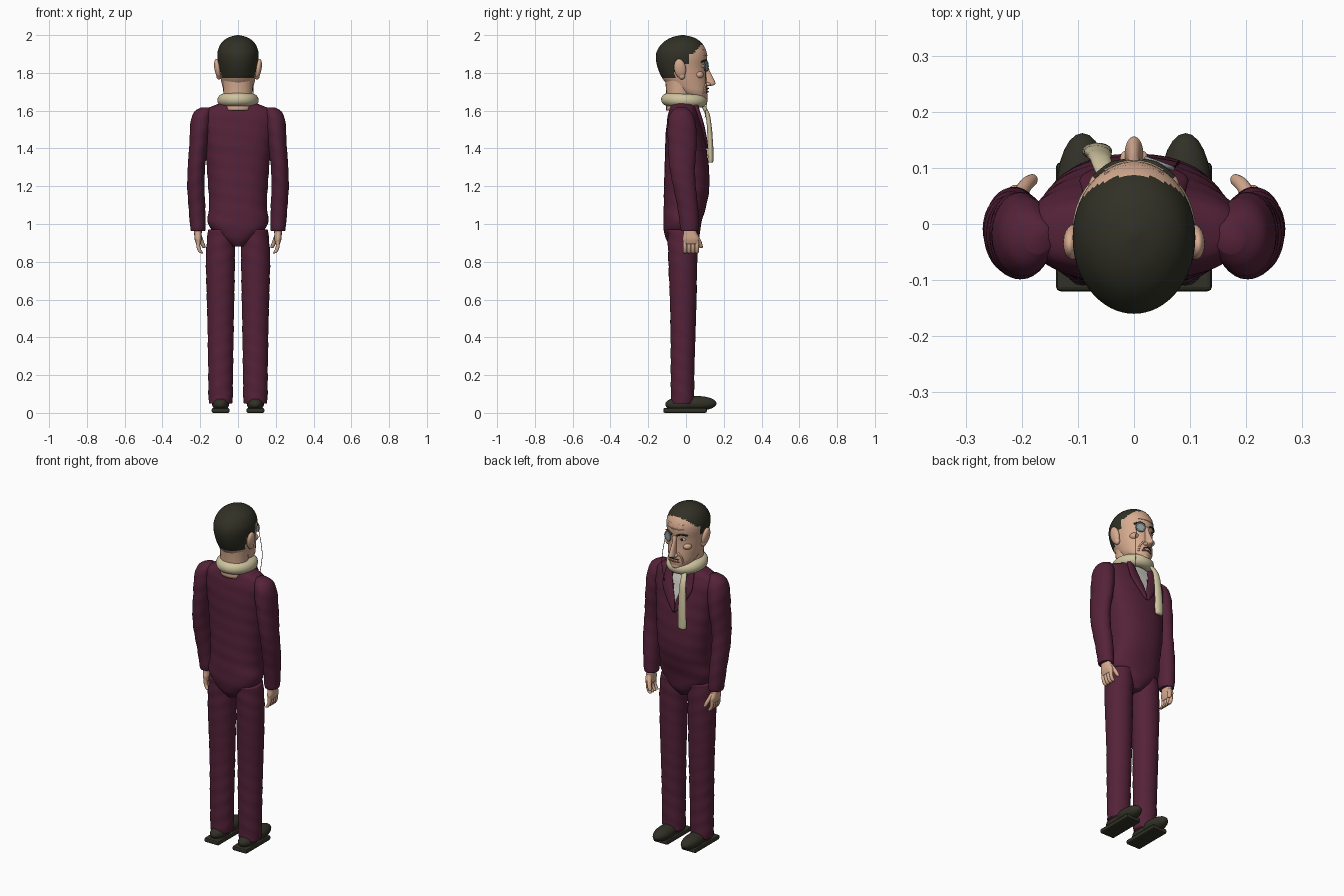
import bpy
import bmesh
import math
from mathutils import Vector

cube = bpy.data.objects.get("Cube")
if cube:
    bpy.data.objects.remove(cube)


def material(name, r, g, b):
    m = bpy.data.materials.new(name)
    m.use_nodes = True
    m.diffuse_color = (r, g, b, 1)
    bsdf = m.node_tree.nodes["Principled BSDF"]
    bsdf.inputs["Base Color"].default_value = (r, g, b, 1)
    bsdf.inputs["Roughness"].default_value = 0.8
    return m


SUIT = material("maroon suit", .09, .016, .04)
HAIR = material("dark hair", .03, .03, .019)
SHOE = material("dark shoe leather", .031, .03, .02)
SKIN = material("skin", .68, .41, .28)
SCARF = material("cream scarf", .62, .55, .35)
SHIRT = material("pale shirt", .62, .6, .55)
GLASS = material("grey glass", .3, .35, .36)
LIP = material("lip brown", .3, .12, .08)


def finish(name, bm, mats, rule=None):
    bmesh.ops.recalc_face_normals(bm, faces=bm.faces)
    for f in bm.faces:
        f.smooth = True
        if rule:
            f.material_index = rule(f.calc_center_median())
    me = bpy.data.meshes.new(name)
    bm.to_mesh(me)
    bm.free()
    for m in mats:
        me.materials.append(m)
    ob = bpy.data.objects.new(name, me)
    bpy.context.collection.objects.link(ob)
    return ob


def spline(keys, steps):
    """Smooth in-between values through a list of key tuples."""
    k = [keys[0]] + list(keys) + [keys[-1]]
    out = []
    for i in range(len(keys) - 1):
        for j in range(steps):
            t = j / steps
            out.append([((2 * b) + (c - a) * t + (2 * a - 5 * b + 4 * c - d) * t ** 2
                         + (3 * b - a - 3 * c + d) * t ** 3) / 2
                        for a, b, c, d in zip(*k[i:i + 4])])
    return out + [list(keys[-1])]


def loft(name, keys, mats, seg=24, steps=5, power=2, wave=0, rule=None, side=1):
    """Skin level rings given as (x, y, z, half width, half depth)."""
    bm = bmesh.new()
    rings = []
    for x, y, z, rx, ry in spline(keys, steps):
        ring = []
        for i in range(seg):
            a = math.tau * i / seg
            c, s = math.cos(a), math.sin(a)
            f = 1 + wave * math.sin(75 * z + 2 * a)
            px = x + max(rx, .002) * f * math.copysign(abs(c) ** (2 / power), c)
            py = y + max(ry, .002) * f * math.copysign(abs(s) ** (2 / power), s)
            ring.append(bm.verts.new((side * px, py, z)))
        rings.append(ring)
    for lo, hi in zip(rings, rings[1:]):
        for i in range(seg):
            j = (i + 1) % seg
            bm.faces.new((lo[i], lo[j], hi[j], hi[i]))
    bm.faces.new(rings[0])
    bm.faces.new(rings[-1])
    return finish(name, bm, mats, rule)


def ball(name, loc, size, mat, rot=(0, 0, 0)):
    bm = bmesh.new()
    bmesh.ops.create_uvsphere(bm, u_segments=24, v_segments=14, radius=1)
    ob = finish(name, bm, [mat])
    ob.location, ob.scale, ob.rotation_euler = loc, size, rot
    return ob


def ring(name, loc, major, minor, mat, rot=(0, 0, 0), scale=(1, 1, 1)):
    bpy.ops.mesh.primitive_torus_add(location=loc, rotation=rot, major_radius=major,
                                     minor_radius=minor, major_segments=40, minor_segments=14)
    ob = bpy.context.object
    ob.name, ob.scale = name, scale
    ob.data.materials.append(mat)
    bpy.ops.object.shade_smooth()
    return ob


def tube(name, pts, radius, mat):
    cu = bpy.data.curves.new(name, "CURVE")
    cu.dimensions = "3D"
    cu.bevel_depth, cu.bevel_resolution, cu.use_fill_caps = radius, 2, True
    sp = cu.splines.new("POLY")
    path = spline(pts, 5)
    sp.points.add(len(path) - 1)
    for p, co in zip(sp.points, path):
        p.co = (*co, 1)
    cu.materials.append(mat)
    ob = bpy.data.objects.new(name, cu)
    bpy.context.collection.objects.link(ob)
    return ob


# Jacket, with the shirt showing in the V of the chest
def shirt_rule(c):
    return 1 if c.y > 0 and abs(c.x) < (c.z - 1.41) * .24 else 0


loft("jacket", [(0, -.02, .88, .03, .06), (0, -.02, .93, .1, .09), (0, -.02, 1, .158, .1),
                (0, -.005, 1.1, .153, .113), (0, .004, 1.2, .158, .12),
                (0, .003, 1.33, .168, .115), (0, -.005, 1.45, .18, .104),
                (0, -.012, 1.55, .195, .088), (0, -.015, 1.6, .18, .075),
                (0, -.015, 1.63, .12, .068), (0, -.015, 1.65, .07, .06)],
     [SUIT, SHIRT], seg=72, steps=7, power=2.3, wave=.008, rule=shirt_rule)

# Neck, head and hair
loft("neck", [(0, -.035, 1.6, .078, .07), (0, -.035, 1.7, .078, .07),
              (0, -.035, 1.8, .085, .08)], [SKIN])


def hair_rule(c):
    if c.z < 1.77:
        return 0
    if c.z < 1.85:
        line = -.06
    elif c.z < 1.9:
        line = .02
    else:
        line = .035 + (c.z - 1.9) * .95
    return 1 if c.y < line else 0


loft("head", [(0, .07, 1.65, .025, .03), (0, .055, 1.665, .05, .053), (0, .03, 1.7, .073, .083),
              (0, .006, 1.74, .085, .106), (0, -.011, 1.78, .094, .119),
              (0, -.022, 1.83, .102, .129), (0, -.024, 1.88, .109, .136),
              (0, -.023, 1.92, .106, .129), (0, -.02, 1.96, .087, .102),
              (0, -.018, 1.987, .052, .06), (0, -.018, 2, .006, .008)],
     [SKIN, HAIR], seg=64, steps=6, rule=hair_rule)

# Nose, mouth and chin
loft("nose", [(0, .106, 1.73, .012, .02), (0, .122, 1.74, .017, .033),
              (0, .12, 1.765, .014, .028), (0, .108, 1.81, .011, .018),
              (0, .1, 1.85, .014, .012)], [SKIN])
ball("chin", (0, .088, 1.67), (.03, .025, .02), SKIN)
tube("mouth", [(-.03, .104, 1.698), (0, .117, 1.701), (.03, .104, 1.698)], .004, LIP)
tube("moustache", [(-.028, .108, 1.712), (0, .12, 1.719), (.028, .108, 1.712)], .003, HAIR)

# Forehead wrinkles
for n in range(3):
    pts = [(.109 * math.sin(a), -.022 + (.133 - .004 * n) * math.cos(a), 1.892 + .014 * n)
           for a in (-.5, -.25, 0, .25, .5)]
    tube(f"forehead_wrinkle_{n}", pts, .003, SKIN)

for s, side in ((-1, "left"), (1, "right")):
    # Face details of each side
    ball(side + "_ear", (s * .108, -.032, 1.823), (.017, .031, .052), SKIN, (.15, s * .15, 0))
    ball(side + "_ear_lobe", (s * .1, -.022, 1.785), (.015, .018, .02), SKIN)
    ball(side + "_nostril", (s * .014, .115, 1.74), (.011, .016, .01), SKIN)
    ball(side + "_cheek", (s * .055, .068, 1.79), (.026, .026, .02), SKIN)
    ball(side + "_eye", (s * .042, .087, 1.835), (.018, .014, .009), SHIRT)
    ball(side + "_pupil", (s * .042, .099, 1.835), (.007, .004, .007), HAIR)
    tube(side + "_eyebrow", [(s * .016, .111, 1.855), (s * .042, .105, 1.866),
                             (s * .07, .083, 1.858)], .005, HAIR)
    tube(side + "_smile_fold", [(s * .02, .108, 1.755), (s * .04, .1, 1.73),
                                (s * .046, .09, 1.69)], .005, SKIN)

    # Lapel
    loft(side + "_lapel", [(.006, .11, 1.4, .004, .008), (.03, .1, 1.46, .026, .01),
                           (.06, .084, 1.53, .034, .011), (.068, .066, 1.585, .026, .012),
                           (.07, .05, 1.63, .018, .014)], [SUIT], side=s)

    # Sleeve
    loft(side + "_sleeve", [(.212, .018, .962, .032, .038), (.212, .018, .975, .04, .047),
                            (.217, .01, 1.08, .044, .054), (.223, -.008, 1.2, .046, .06),
                            (.22, -.02, 1.3, .046, .067), (.208, -.02, 1.42, .05, .076),
                            (.198, -.022, 1.53, .054, .074), (.188, -.025, 1.59, .047, .055),
                            (.17, -.025, 1.617, .025, .028)],
         [SUIT], seg=32, steps=6, wave=.018, side=s)

    # Hand with fingers and thumb
    loft(side + "_palm", [(.21, .026, .895, .012, .038), (.211, .026, .92, .019, .044),
                          (.212, .022, .95, .02, .036), (.212, .018, .99, .022, .03)],
         [SKIN], power=2.4, side=s)
    for n in range(4):
        y = -.005 + .021 * n
        loft(f"{side}_finger_{n}", [(.19, y, .845, .004, .005), (.197, y, .85, .01, .01),
                                    (.209, y, .875, .01, .01), (.211, y, .915, .011, .011)],
             [SKIN], seg=12, side=s)
    loft(side + "_thumb", [(.178, .08, .872, .005, .005), (.182, .078, .88, .01, .011),
                           (.194, .068, .91, .012, .013), (.208, .045, .95, .012, .015)],
         [SKIN], seg=12, side=s)

    # Trouser leg
    loft(side + "_trouser_leg", [(.092, -.018, .05, .058, .056), (.092, -.018, .07, .064, .061),
                                 (.092, -.018, .25, .066, .063), (.092, -.015, .5, .07, .068),
                                 (.093, -.017, .82, .077, .077), (.088, -.018, .97, .07, .08)],
         [SUIT], seg=32, steps=12, wave=.018, side=s)

    # Shoe: flat sole and rounded upper
    bpy.ops.mesh.primitive_cube_add(size=1, location=(s * .092, -.005, .016))
    sole = bpy.context.object
    sole.name = side + "_shoe_sole"
    sole.scale = (.094, .23, .026)
    sole.data.materials.append(SHOE)
    bpy.ops.object.transform_apply(location=False, rotation=False, scale=True)
    bev = sole.modifiers.new("bevel", "BEVEL")
    bev.width, bev.segments = .008, 2
    sole.location.z = .013
    ball(side + "_shoe_upper", (s * .092, .06, .05), (.046, .102, .039), SHOE)
    ball(side + "_shoe_heel", (s * .092, -.03, .045), (.044, .08, .038), SHOE)

# Scarf: collar ring, and one end hanging down the chest
ring("scarf", (0, -.01, 1.655), .08, .033, SCARF, (-.05, 0, 0), (.97, 1.08, 1.05))
loft("scarf_end", [(-.066, .13, 1.325, .022, .011), (-.066, .13, 1.345, .026, .015),
                   (-.064, .128, 1.45, .024, .014), (-.06, .118, 1.56, .02, .012),
                   (-.055, .1, 1.61, .016, .012), (-.045, .07, 1.65, .012, .01)],
     [SCARF], wave=.03)

# Monocle with cord
turn = (math.pi / 2, 0, -.35)
spot = Vector((.045, .108, 1.835))
ring("monocle_rim", spot, .025, .004, GLASS, turn)
bpy.ops.mesh.primitive_cylinder_add(vertices=32, radius=.025, depth=.004,
                                    location=spot, rotation=turn)
lens = bpy.context.object
lens.name = "monocle_lens"
lens.data.materials.append(GLASS)
tube("monocle_cord", [(.066, .1, 1.82), (.078, .106, 1.74), (.08, .112, 1.66),
                      (.072, .1, 1.56)], .0015, HAIR)
